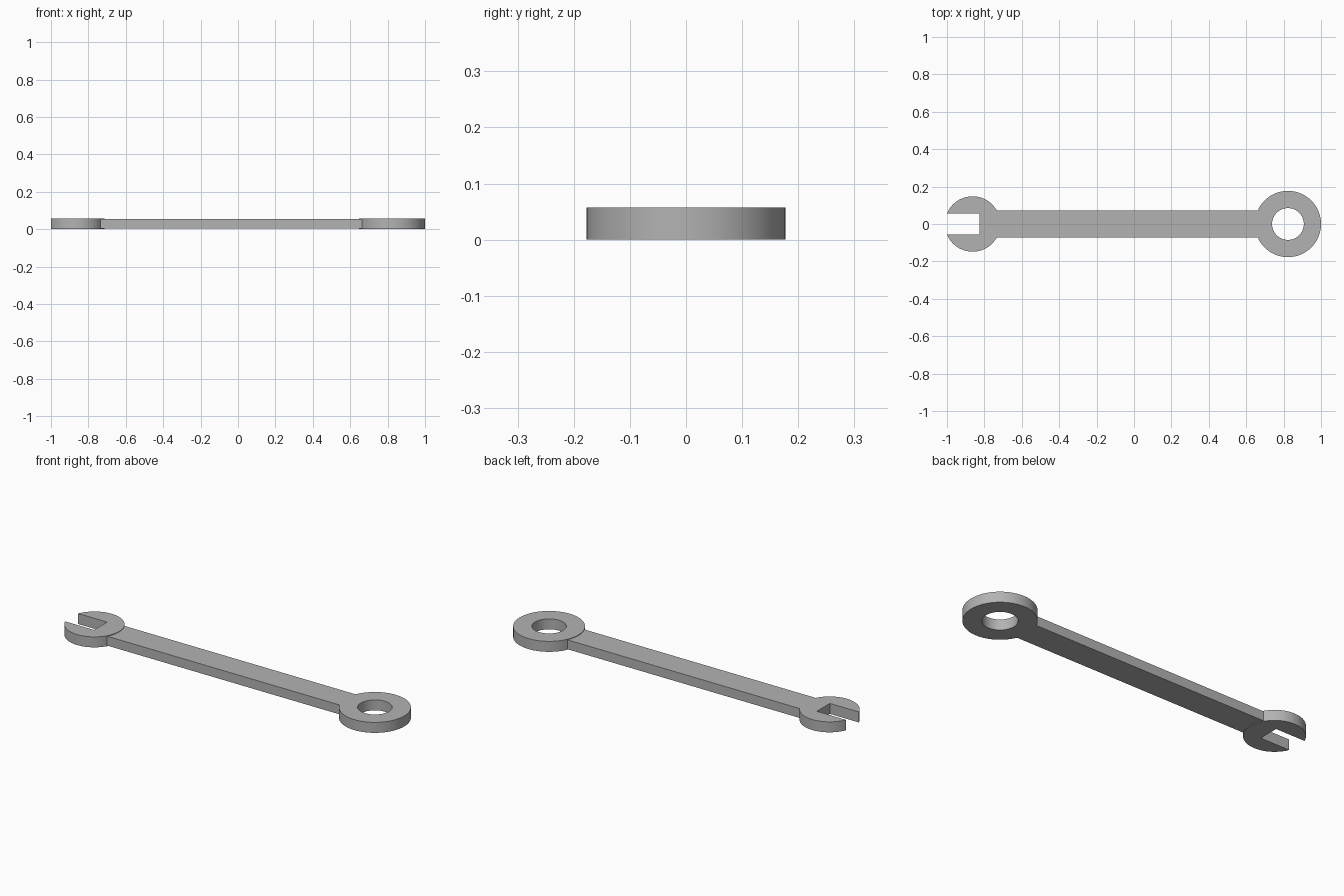
import bpy
import bmesh
from math import asin, cos, sin, pi, radians

THICK = 0.057      # thickness of both heads
STEP = 0.003       # how far the handle sits below the head faces
SEGMENTS = 96

if "Cube" in bpy.data.objects:
    bpy.data.objects.remove(bpy.data.objects["Cube"], do_unlink=True)

# Single steel material
steel = bpy.data.materials.new("grey_steel")
steel.use_nodes = True
GREY = (0.45, 0.45, 0.45, 1)
steel.diffuse_color = GREY
steel.node_tree.nodes["Principled BSDF"].inputs["Base Color"].default_value = GREY


def arc(cx, radius, start, end, count):
    """Points on a circle centred on the x axis, both ends included."""
    angles = [start + (end - start) * i / count for i in range(count + 1)]
    return [(cx + radius * cos(a), radius * sin(a)) for a in angles]


def finish(name, bm):
    bmesh.ops.recalc_face_normals(bm, faces=bm.faces)
    mesh = bpy.data.meshes.new(name)
    bm.to_mesh(mesh)
    bm.free()
    mesh.materials.append(steel)
    obj = bpy.data.objects.new(name, mesh)
    bpy.context.collection.objects.link(obj)
    bpy.ops.object.select_all(action="DESELECT")
    obj.select_set(True)
    bpy.context.view_layer.objects.active = obj
    bpy.ops.object.shade_smooth_by_angle(angle=radians(30))
    return obj


def plate(name, outline, z0, z1):
    """Extrude a flat outline from z0 up to z1."""
    bm = bmesh.new()
    face = bm.faces.new([bm.verts.new((x, y, z0)) for x, y in outline])
    moved = bmesh.ops.extrude_face_region(bm, geom=[face], use_keep_orig=True)["geom"]
    top = [v for v in moved if isinstance(v, bmesh.types.BMVert)]
    bmesh.ops.translate(bm, verts=top, vec=(0, 0, z1 - z0))
    return finish(name, bm)


def ring(name, cx, outer, inner, height):
    """Spin a rectangular section around a vertical axis."""
    bm = bmesh.new()
    section = [(inner, 0), (outer, 0), (outer, height), (inner, height)]
    verts = [bm.verts.new((cx + r, 0, z)) for r, z in section]
    edges = [bm.edges.new((verts[i], verts[(i + 1) % 4])) for i in range(4)]
    bmesh.ops.spin(bm, geom=verts + edges, cent=(cx, 0, 0), axis=(0, 0, 1),
                   angle=2 * pi, steps=SEGMENTS, use_merge=True)
    bmesh.ops.remove_doubles(bm, verts=bm.verts, dist=0.0001)
    return finish(name, bm)


# Closed ring head
ring("ring_head", 0.823, 0.177, 0.085, THICK)

# Open jaw head: a disc outline with a square slot facing -x
JAW_X, JAW_R, SLOT, SLOT_END = -0.863, 0.148, 0.056, -0.826
gap = pi - asin(SLOT / JAW_R)
jaw = arc(JAW_X, JAW_R, -gap, gap, SEGMENTS) + [(SLOT_END, SLOT), (SLOT_END, -SLOT)]
plate("open_jaw_head", jaw, 0, THICK)

# Straight handle, its ends buried in both heads
HALF = 0.0735
plate("handle", [(-0.78, -HALF), (0.70, -HALF), (0.70, HALF), (-0.78, HALF)],
      STEP, THICK - STEP)
